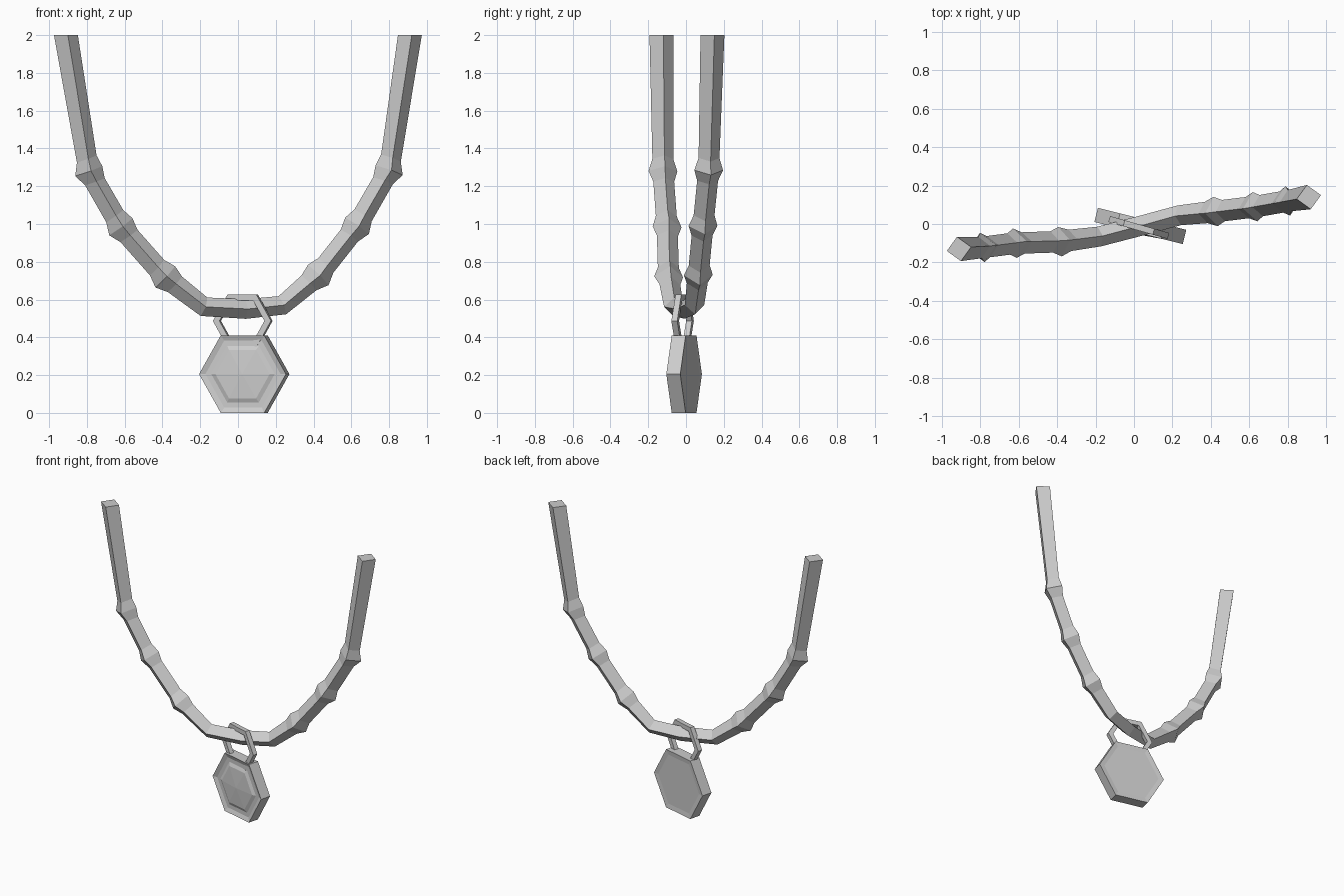
import bpy
import math
from mathutils import Vector, Matrix

if "Cube" in bpy.data.objects:
    bpy.data.objects.remove(bpy.data.objects["Cube"])


def loft(name, rings, closed=False):
    """Skin a list of equal-length rings; cap the ends unless closed."""
    n = len(rings[0])
    verts = [v for r in rings for v in r]
    count = len(rings)
    faces = []
    for i in range(count if closed else count - 1):
        a, b = i * n, ((i + 1) % count) * n
        for j in range(n):
            k = (j + 1) % n
            faces.append((a + j, a + k, b + k, b + j))
    if not closed:
        faces.append(tuple(reversed(range(n))))
        faces.append(tuple(range((count - 1) * n, count * n)))
    me = bpy.data.meshes.new(name)
    me.from_pydata(verts, [], faces)
    ob = bpy.data.objects.new(name, me)
    bpy.context.collection.objects.link(ob)
    # consistent outward normals
    import bmesh
    bm = bmesh.new()
    bm.from_mesh(me)
    bmesh.ops.remove_doubles(bm, verts=bm.verts, dist=1e-5)
    bmesh.ops.recalc_face_normals(bm, faces=bm.faces)
    bm.to_mesh(me)
    bm.free()
    return ob


def hexagon(radius, y):
    return [Vector((radius * math.cos(i * math.pi / 3), y,
                    radius * math.sin(i * math.pi / 3))) for i in range(6)]


# Cord: diamond section along a drooping path; True marks a knot
path = [((-0.911, -0.13, 2.0), False),
        ((-0.79, -0.122, 1.28), True),
        ((-0.62, -0.10, 0.985), True),
        ((-0.385, -0.092, 0.72), True),
        ((-0.18, -0.065, 0.562), False),
        ((0.04, -0.008, 0.55), False),
        ((0.235, 0.045, 0.57), False),
        ((0.425, 0.065, 0.73), True),
        ((0.63, 0.09, 0.99), True),
        ((0.80, 0.12, 1.285), True),
        ((0.91, 0.14, 2.0), False)]
pts = [Vector(p) for p, _ in path]
across = Vector((-0.16, 0.987, 0))
rings = []


def diamond(centre, tangent, r):
    side = tangent.cross(across).normalized()
    u = side.cross(tangent).normalized()
    return [centre + d * r for d in (side, u, -side, -u)]


last = len(pts) - 1
for i, (p, knot) in enumerate(path):
    c = pts[i]
    if i in (0, last):
        rings.append(diamond(c, Vector((0, 0, -1 if i == 0 else 1)), 0.064))
        continue
    t_in = (c - pts[i - 1]).normalized()
    t_out = (pts[i + 1] - c).normalized()
    t = (t_in + t_out).normalized()
    if knot:
        rings.append(diamond(c - t_in * 0.065, t, 0.056))
        rings.append(diamond(c, t, 0.077))
        rings.append(diamond(c + t_out * 0.065, t, 0.056))
    else:
        rings.append(diamond(c, t, 0.052))
loft("cord", rings)

# Pendant body: hexagonal plate with a sunken front frame
yaw = Matrix.Rotation(math.radians(-14), 4, 'Z')
body = loft("pendant_body", [hexagon(r, y) for r, y in (
    (0.2, 0.034), (0.237, 0.038), (0.237, -0.038), (0.205, -0.027))])
# Gem: stepped hexagon rising to a shallow point
gem = loft("pendant_gem", [hexagon(r, y) for r, y in (
    (0.173, -0.02), (0.173, -0.027), (0.148, -0.037), (0.0, -0.046))])
for ob in (body, gem):
    ob.matrix_world = Matrix.Translation((0.033, -0.01, 0.2053)) @ yaw

# Bail: hexagonal link around the cord
bail = loft("bail", [hexagon(r, y) for r, y in (
    (0.16, -0.016), (0.16, 0.016), (0.124, 0.016), (0.124, -0.016))], closed=True)
bail.matrix_world = Matrix.Translation((0.025, -0.018, 0.487)) @ Matrix.Rotation(
    math.radians(-16), 4, 'Z')
